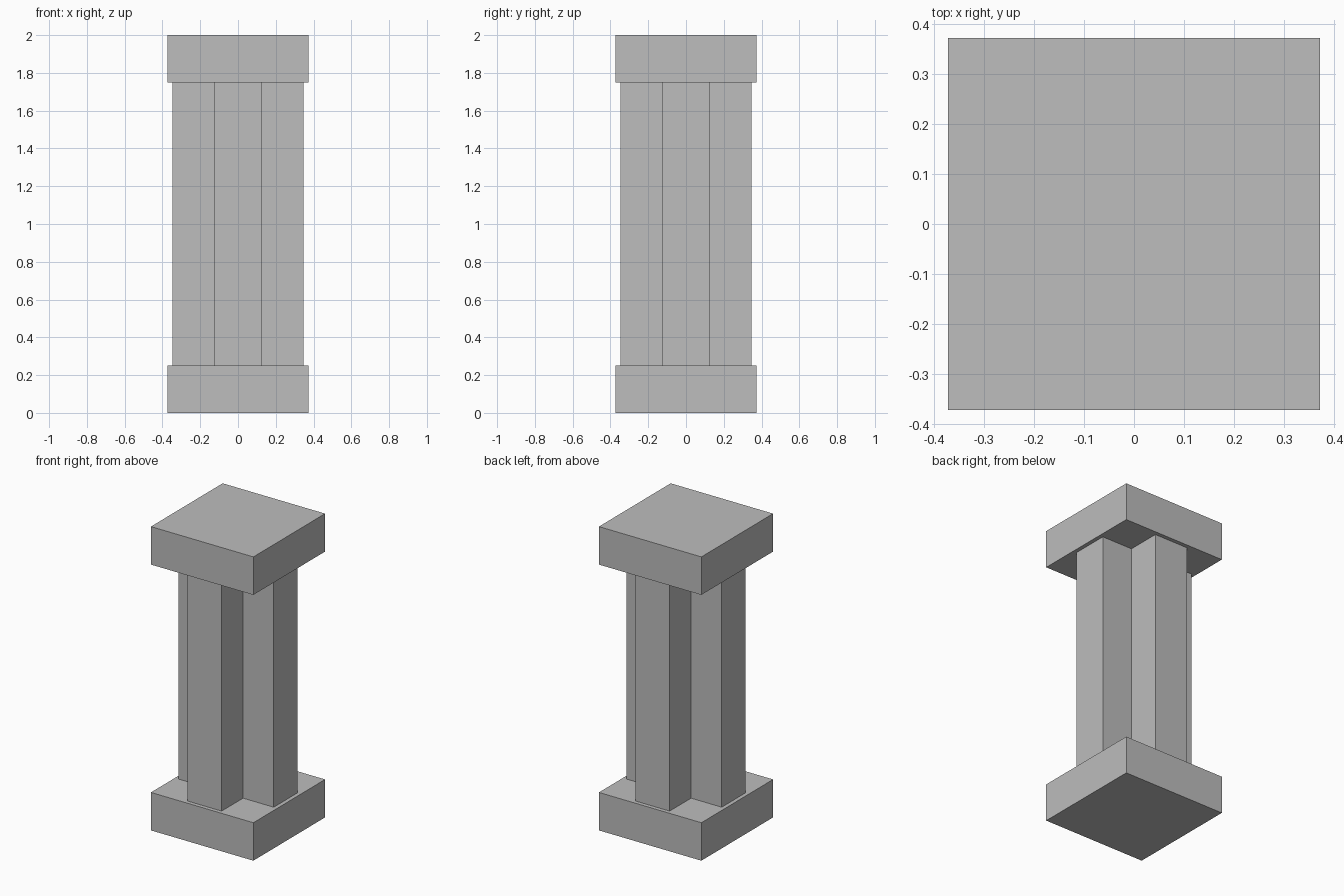
import bpy
import bmesh

cube = bpy.data.objects.get("Cube")
if cube:
    bpy.data.objects.remove(cube, do_unlink=True)

HEIGHT = 2.0
SLAB = 0.25        # thickness of base and capital
SLAB_HALF = 0.373
ARM_REACH = 0.347  # centre to the end of a shaft arm
ARM_HALF = 0.124   # half width of a shaft arm

stone = bpy.data.materials.new("grey stone")
stone.use_nodes = True
grey = (0.51, 0.51, 0.51, 1)
stone.diffuse_color = grey
stone.node_tree.nodes["Principled BSDF"].inputs["Base Color"].default_value = grey


def prism(name, outline, bottom, top):
    """Extrude a counter-clockwise outline from bottom to top."""
    bm = bmesh.new()
    face = bm.faces.new([bm.verts.new((x, y, bottom)) for x, y in outline])
    result = bmesh.ops.extrude_face_region(bm, geom=[face], use_keep_orig=True)
    raised = [v for v in result["geom"] if isinstance(v, bmesh.types.BMVert)]
    bmesh.ops.translate(bm, verts=raised, vec=(0, 0, top - bottom))
    bmesh.ops.recalc_face_normals(bm, faces=bm.faces[:])
    mesh = bpy.data.meshes.new(name)
    bm.to_mesh(mesh)
    bm.free()
    mesh.materials.append(stone)
    obj = bpy.data.objects.new(name, mesh)
    bpy.context.collection.objects.link(obj)
    return obj


def four_turns(points):
    """Repeat points at each quarter turn about the centre."""
    outline = []
    for _ in range(4):
        outline += points
        points = [(-y, x) for x, y in points]
    return outline


# Square base and capital
square = four_turns([(SLAB_HALF, SLAB_HALF)])
prism("base", square, 0, SLAB)
prism("capital", square, HEIGHT - SLAB, HEIGHT)

# Cross-shaped shaft
cross = four_turns([(ARM_REACH, -ARM_HALF), (ARM_REACH, ARM_HALF), (ARM_HALF, ARM_HALF)])
prism("shaft", cross, SLAB, HEIGHT - SLAB)
